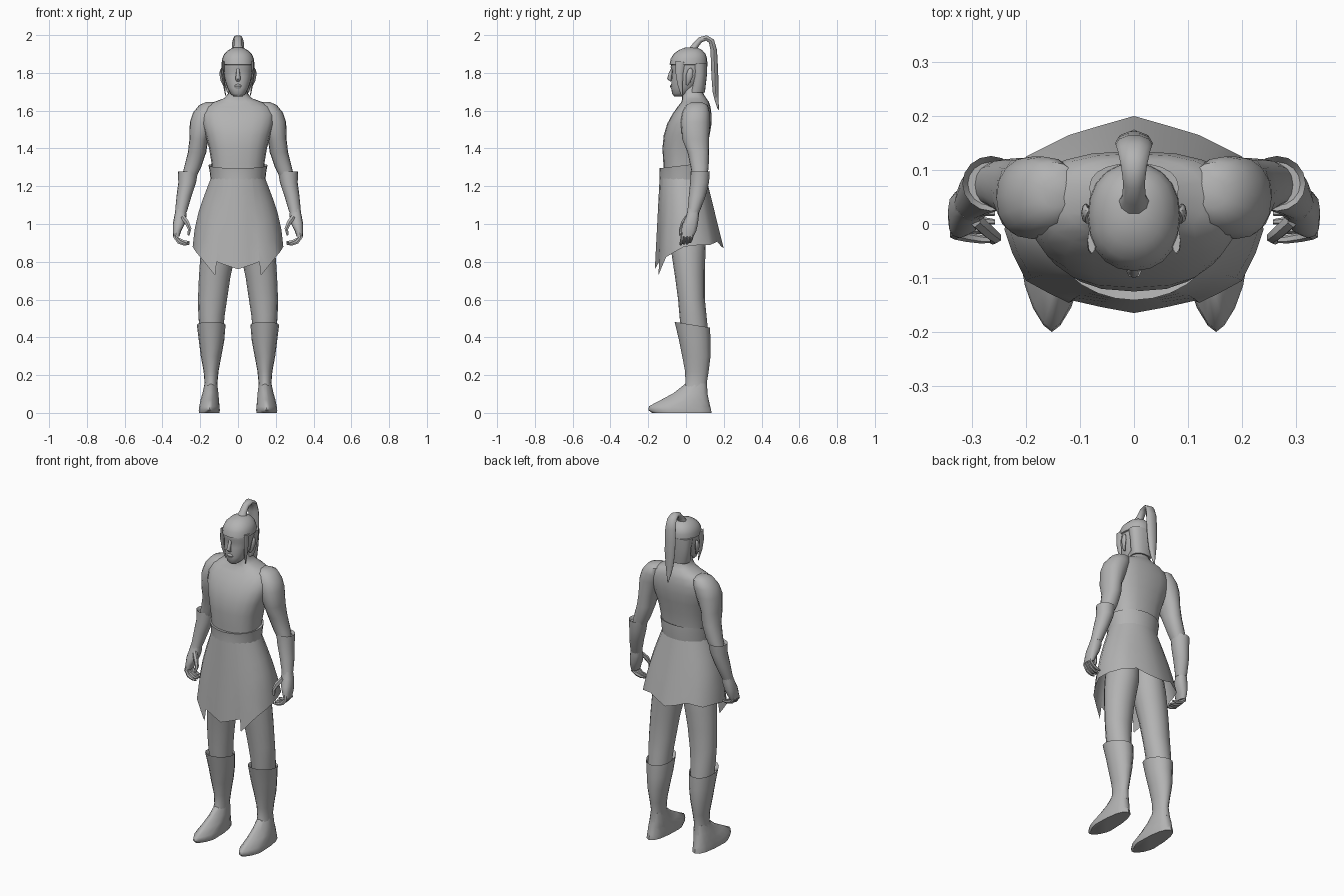
import bpy, bmesh, math
from mathutils import Vector

grey = bpy.data.materials.new("plain_grey")
grey.diffuse_color = (0.45, 0.45, 0.45, 1)


def finish(name, bm, mirror=False, angle=50):
    bmesh.ops.recalc_face_normals(bm, faces=bm.faces)
    me = bpy.data.meshes.new(name)
    bm.to_mesh(me)
    bm.free()
    me.materials.append(grey)
    ob = bpy.data.objects.new(name, me)
    bpy.context.collection.objects.link(ob)
    if mirror:
        mod = ob.modifiers.new("mirror", 'MIRROR')
        mod.use_mirror_merge = False
    bpy.ops.object.select_all(action='DESELECT')
    ob.select_set(True)
    bpy.context.view_layer.objects.active = ob
    bpy.ops.object.shade_smooth_by_angle(angle=math.radians(angle))
    return ob


def skin(bm, rings, caps=True):
    vs = [[bm.verts.new(p) for p in r] for r in rings]
    n = len(vs[0])
    for a, b in zip(vs, vs[1:]):
        for i in range(n):
            j = (i + 1) % n
            bm.faces.new((a[i], a[j], b[j], b[i]))
    if caps:
        bm.faces.new(vs[0])
        bm.faces.new(vs[-1])


def ring(z, x0, x1, y0, y1, cy=None, power=2.0, front=None, tilt=0.0, n=20):
    """Horizontal oval; separate front/back depth, squareness and tilt."""
    cx, rx = (x0 + x1) / 2, (x1 - x0) / 2
    cy = (y0 + y1) / 2 if cy is None else cy
    pts = []
    for i in range(n):
        a = 2 * math.pi * i / n
        c, s = math.cos(a), math.sin(a)
        e = 2 / (front if front and s < 0 else power)
        x = cx + rx * math.copysign(abs(c) ** e, c)
        y = cy + (y1 - cy if s > 0 else cy - y0) * math.copysign(abs(s) ** e, s)
        pts.append((x, y, z + tilt * y))
    return pts


def loft(name, rows, mirror=False, angle=50, **kw):
    bm = bmesh.new()
    skin(bm, [ring(*r, **kw) for r in rows])
    return finish(name, bm, mirror, angle)


def centred(name, rows, **kw):
    return loft(name, [(z, -rx, rx, f, b) for z, rx, f, b in rows], **kw)


def tube(bm, rows, side, n=8):
    """Oval tube through rows of (x, y, z, side radius, other radius)."""
    pts = [Vector(r[:3]) for r in rows]
    side = Vector(side)
    rings = []
    for i, r in enumerate(rows):
        t = pts[min(i + 1, len(pts) - 1)] - pts[max(i - 1, 0)]
        nrm = t.cross(side).normalized()
        rings.append([pts[i] + side * r[3] * math.cos(2 * math.pi * k / n)
                      + nrm * r[4] * math.sin(2 * math.pi * k / n) for k in range(n)])
    skin(bm, rings)


def tube_part(name, rows, side, mirror=False, n=8):
    bm = bmesh.new()
    tube(bm, rows, side, n)
    return finish(name, bm, mirror)


# torso and neck
centred("torso", [
    (1.22, .135, -.12, .095), (1.32, .14, -.12, .10), (1.40, .153, -.125, .112),
    (1.47, .172, -.118, .125), (1.53, .19, -.10, .135), (1.58, .195, -.073, .135),
    (1.62, .175, -.045, .13), (1.645, .13, -.025, .122), (1.665, .075, -.02, .108),
    (1.69, .052, -.02, .092), (1.76, .05, -.025, .085)], power=2.5)
# upper arm, running into the rounded shoulder
loft("upper_arm", [
    (1.645, .12, .17, .03, .085), (1.63, .10, .205, 0, .115), (1.59, .10, .238, -.02, .125),
    (1.54, .12, .255, -.028, .125), (1.45, .158, .257, -.02, .122),
    (1.38, .168, .265, .008, .122), (1.30, .195, .285, .025, .12),
    (1.24, .225, .30, .035, .11)], mirror=True, power=2.2, n=16)
# forearm guard with an open flared cuff
loft("bracer", [
    (1.262, .222, .308, .034, .115), (1.278, .212, .318, .024, .126),
    (1.22, .222, .316, .022, .122), (1.15, .245, .325, .015, .105),
    (1.09, .263, .331, .01, .082), (1.06, .272, .333, .005, .07)], mirror=True, n=16)
# hand
loft("palm", [
    (1.08, .275, .328, .01, .07), (1.04, .273, .338, 0, .068),
    (1.00, .282, .345, -.018, .063), (.965, .30, .345, -.026, .055),
    (.935, .31, .343, -.026, .04)], mirror=True, power=2.5, n=12)
bm = bmesh.new()
for y, drop in ((-.024, .004), (-.007, 0), (.01, 0), (.026, -.008)):
    tube(bm, [(.325, y + .008, .96, .009, .012), (.332, y + .004, .93, .009, .011),
              (.312, y, .908 - drop, .009, .011), (.285, y - .004, .898 - drop, .008, .009),
              (.258, y - .006, .897 - drop, .005, .005)], (0, 1, 0), n=6)
tube(bm, [(.295, .01, 1.04, .016, .014), (.272, -.012, 1.01, .014, .014),
          (.256, -.025, .975, .011, .011), (.262, -.033, .94, .005, .006)], (0, 1, 0), n=6)
finish("fingers_and_thumb", bm, True)

# legs
loft("leg", [
    (1.05, 0, .16, -.09, .10), (.90, .0, .19, -.085, .105), (.82, .018, .20, -.073, .102),
    (.72, .04, .207, -.058, .10), (.60, .058, .212, -.042, .10),
    (.52, .07, .21, -.035, .108), (.42, .08, .203, -.025, .118)], mirror=True, n=16)
# boot shaft with a sloping flared top
bm = bmesh.new()
skin(bm, [ring(.452, .08, .205, -.045, .115, tilt=-.16, n=16),
          ring(.472, .066, .218, -.06, .127, tilt=-.16, n=16)]
     + [ring(*r, n=16) for r in (
         (.38, .073, .207, -.036, .13), (.30, .088, .197, -.02, .13),
         (.22, .103, .182, -.005, .12), (.16, .109, .177, -.003, .11),
         (.10, .106, .186, -.02, .115))])
# pointed foot
skin(bm, [ring(z, x0, x1, f, b, cy=cy, front=1.5, power=2.4, n=16) for z, x0, x1, f, b, cy in (
    (.155, .11, .177, -.003, .109, .05), (.105, .104, .188, -.065, .113, .03),
    (.07, .101, .198, -.13, .12, 0), (.035, .098, .205, -.196, .128, -.07),
    (.015, .096, .208, -.20, .133, -.08), (0, .098, .207, -.18, .135, -.08))])
finish("boot", bm, True)

# waist band, rim higher at the back
bm = bmesh.new()
skin(bm, [ring(1.305, -.135, .135, -.115, .095, tilt=.12, cy=-.01, n=28),
          ring(1.312, -.156, .156, -.141, .112, tilt=.12, cy=-.01, n=28),
          ring(1.28, -.15, .15, -.139, .112, tilt=.06, cy=-.01, n=28),
          ring(1.235, -.145, .145, -.14, .108, cy=-.01, n=28)], caps=False)
finish("waist_band", bm)

# flared skirt with pointed panels: hem corners of one half, front to back
hem = [(0, -.165, .76), (.06, -.154, .78), (.113, -.142, .80), (.121, -.146, .727),
       (.16, -.127, .775), (.20, -.105, .825), (.225, -.055, .855), (.24, -.01, .88),
       (.225, .06, .888), (.20, .125, .888), (.16, .145, .897), (.12, .165, .907),
       (.06, .183, .885), (0, .20, .87)]
bm = bmesh.new()
cols = []
for hx, hy, hz in hem:
    a = math.atan2(hy / .18, hx / .24)
    top = Vector((.145 * math.cos(a), -.01 + (.118 if hy > 0 else .13) * math.sin(a), 1.24))
    col = []
    for t in (0, .15, .3, .5, .75, 1):
        p = top.lerp(Vector((hx, hy, hz)), t)
        bulge = 1 + .09 * math.sin(math.pi * t) * abs(math.cos(a))
        col.append(bm.verts.new((p.x * bulge, p.y, p.z)))
    cols.append(col)
for c, d in zip(cols, cols[1:]):
    for i in range(5):
        bm.faces.new((c[i], d[i], d[i + 1], c[i + 1]))
skirt = finish("skirt", bm, True, 60)
skirt.modifiers["mirror"].use_mirror_merge = True

# head
centred("head", [
    (1.675, .022, -.062, -.01), (1.69, .04, -.074, .02), (1.72, .056, -.078, .05),
    (1.75, .066, -.078, .075), (1.78, .073, -.077, .09), (1.81, .077, -.074, .10),
    (1.83, .079, -.081, .105), (1.87, .078, -.078, .106), (1.91, .055, -.045, .085)], power=2.3)
# nose and lips
tube_part("nose", [(0, -.07, 1.825, .008, .008), (0, -.082, 1.795, .010, .010),
                   (0, -.088, 1.77, .014, .012), (0, -.078, 1.757, .010, .006)], (1, 0, 0))
tube_part("lips", [(0, -.07, 1.738, .016, .008), (0, -.076, 1.73, .02, .009),
                   (0, -.072, 1.718, .015, .008)], (1, 0, 0))
# ears
tube_part("ear", [(.074, .005, 1.735, .006, .006), (.083, .012, 1.755, .008, .012),
                  (.089, .02, 1.79, .009, .019), (.09, .024, 1.815, .006, .013),
                  (.086, .026, 1.825, .003, .004)], (1, 0, 0), mirror=True)
# swept hair cap, nape hair and side locks
centred("hair_cap", [
    (1.842, .078, -.079, .106), (1.845, .086, -.087, .113), (1.875, .084, -.081, .112),
    (1.90, .073, -.066, .104), (1.92, .053, -.04, .086), (1.934, .024, -.005, .058)], power=2.2)
centred("nape_hair", [
    (1.695, .058, .01, .10), (1.73, .067, .025, .104), (1.79, .077, .03, .111),
    (1.85, .083, .02, .113)], power=2.3)
tube_part("side_lock", [(.078, -.03, 1.86, .008, .025), (.08, -.035, 1.80, .007, .02),
                        (.074, -.032, 1.74, .006, .014), (.066, -.022, 1.68, .002, .003)],
          (1, 0, 0), mirror=True)
# tied ponytail
tube_part("ponytail", [
    (0, .035, 1.915, .034, .026), (0, .05, 1.945, .022, .018), (0, .075, 1.975, .02, .016),
    (0, .108, 1.985, .024, .015), (0, .135, 1.968, .03, .016), (0, .147, 1.92, .034, .018),
    (0, .15, 1.85, .035, .019), (0, .153, 1.78, .033, .019), (0, .156, 1.70, .024, .016),
    (0, .163, 1.65, .014, .01), (0, .172, 1.605, .003, .003)], (1, 0, 0), n=10)
